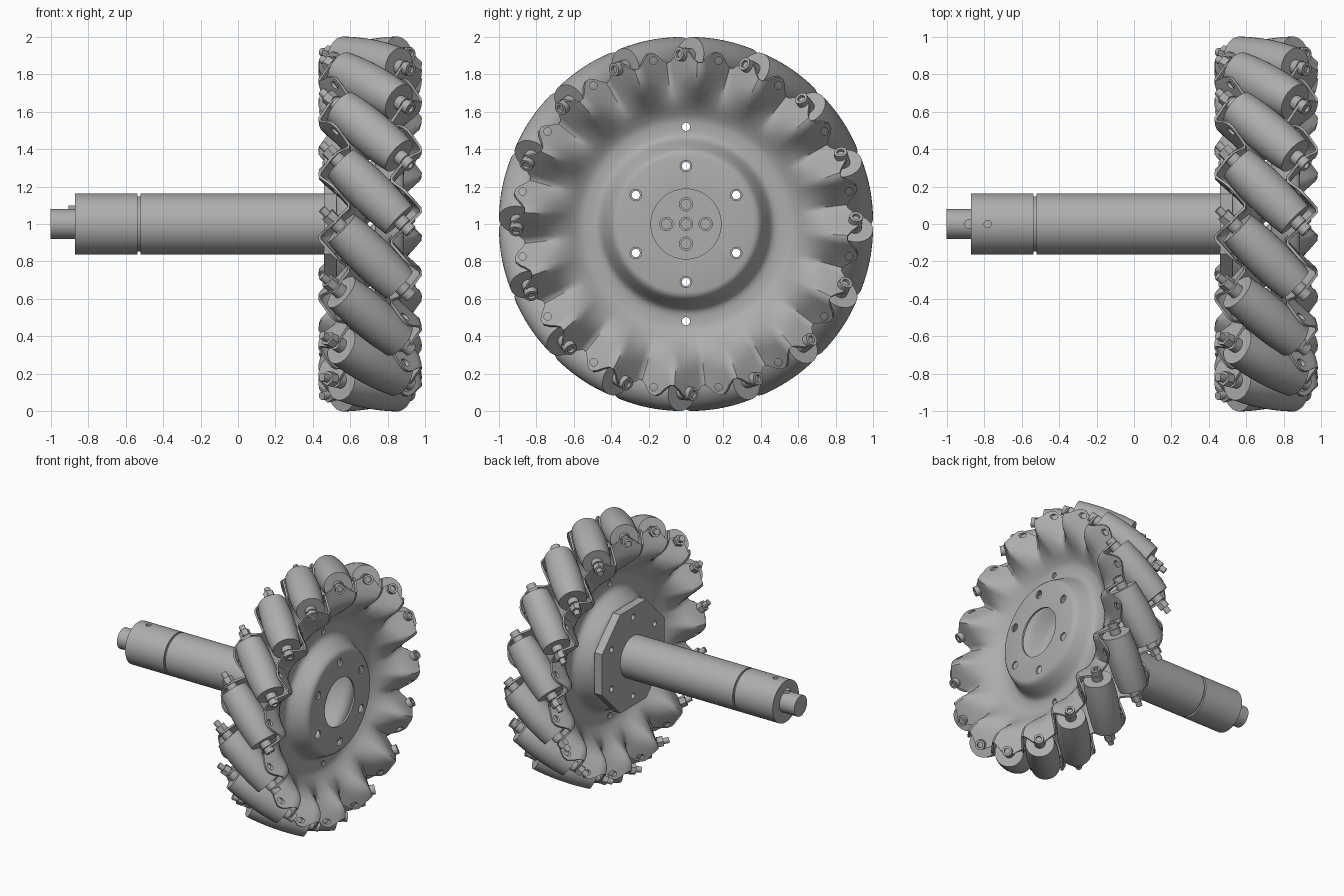
import bpy, bmesh, math
from mathutils import Matrix

default = bpy.data.objects.get("Cube")
if default:
    bpy.data.objects.remove(default)

COUNT = 16                      # rollers round the wheel
STEP = math.tau / COUNT
TILT = math.radians(45)         # roller angle to the axle
MID_X, AXIS_R = 0.705, 0.885    # wheel mid-plane, roller distance from axle
AXLE = Matrix.Translation((0, 0, 1))

metal = bpy.data.materials.new("satin grey metal")
metal.use_nodes = True
GREY = (0.42, 0.42, 0.42, 1)
metal.diffuse_color = GREY
metal.node_tree.nodes["Principled BSDF"].inputs["Base Color"].default_value = GREY


def add(name, bm, matrix=AXLE):
    mesh = bpy.data.meshes.new(name)
    bmesh.ops.recalc_face_normals(bm, faces=bm.faces)
    bm.to_mesh(mesh)
    bm.free()
    mesh.materials.append(metal)
    return place(name, mesh, matrix)


def place(name, mesh, matrix):
    ob = bpy.data.objects.new(name, mesh)
    bpy.context.collection.objects.link(ob)
    ob.matrix_world = matrix
    return ob


def lathe(bm, profile, sides=48, phase=0.0, bend=None, y=0.0, z=0.0):
    """Add (x, radius) points revolved round the line through y, z."""
    rings = []
    for x, r in profile:
        ring = []
        for i in range(sides):
            a = phase + math.tau * i / sides
            px, pr = bend(x, r, a) if bend else (x, r)
            ring.append(bm.verts.new((px, y + pr * math.cos(a), z + pr * math.sin(a))))
        rings.append(ring)
    for a, b in zip(rings, rings[1:]):
        for i in range(sides):
            j = (i + 1) % sides
            bm.faces.new((a[i], a[j], b[j], b[i]))
    bmesh.ops.remove_doubles(bm, verts=sum(rings, []), dist=1e-5)
    return bm


def rod(bm, x0, x1, r, sides=24, phase=0.0, y=0.0, z=0.0):
    """Add a solid rod along x."""
    return lathe(bm, [(x0, 0), (x0, r), (x1, r), (x1, 0)], sides, phase, y=y, z=z)


def bake(ob):
    """Replace the mesh with its modified result."""
    bpy.context.view_layer.update()
    graph = bpy.context.evaluated_depsgraph_get()
    mesh = bpy.data.meshes.new_from_object(ob.evaluated_get(graph))
    ob.modifiers.clear()
    ob.data = mesh


def cut(ob, cutter):
    mod = ob.modifiers.new("holes", "BOOLEAN")
    mod.operation, mod.solver, mod.object = "DIFFERENCE", "EXACT", cutter
    bake(ob)


def ripple(x, r, a):
    """Fold the rim into zigzag tabs that square up to the roller axes."""
    w = min(max((r - 0.62) / 0.2, 0), 1)
    w = w * w * (3 - 2 * w)
    turn = a - math.copysign(0.014, x - MID_X)
    wave = math.asin(-0.985 * math.sin(turn * COUNT)) * 2 / math.pi
    edge = max(r - 0.8, 0) / 0.1
    return x + 0.092 * w * wave, r + 0.035 * edge * math.cos(2 * turn * COUNT)


# Hole cutter shared by the plates and the flange
holes = bmesh.new()
for k in range(6):
    a = math.pi / 2 + k * math.tau / 6
    lathe(holes, [(0.2, 0), (0.2, 0.022), (0.5, 0.022), (0.5, 0.031), (1.2, 0.031), (1.2, 0)],
          24, y=0.31 * math.cos(a), z=0.31 * math.sin(a))
for side in (1, -1):
    rod(holes, 0.2, 1.2, 0.022, z=0.52 * side)
for k in range(COUNT):
    a = (k + 0.5) * STEP
    rod(holes, 0.2, 1.2, 0.02, 12, y=0.89 * math.cos(a), z=0.89 * math.sin(a))
cutter = add("hole_cutter", holes)
cutter.hide_render = True

# Two dished side plates: raised hub, flat ring, flared rim
dish = [(0.175, 0.187), (0.175, 0.365), (0.171, 0.38), (0.16, 0.392), (0.14, 0.405),
        (0.085, 0.432), (0.06, 0.446), (0.044, 0.46), (0.035, 0.478), (0.032, 0.50),
        (0.032, 0.545), (0.037, 0.565), (0.049, 0.59), (0.08, 0.63), (0.118, 0.675),
        (0.15, 0.72), (0.172, 0.76), (0.184, 0.80), (0.19, 0.85), (0.192, 0.90)]
for side, name in ((1, "outer_plate"), (-1, "inner_plate")):
    profile = [(MID_X + side * x, r) for x, r in dish]
    plate = add(name, lathe(bmesh.new(), profile, COUNT * 16, bend=ripple))
    solid = plate.modifiers.new("sheet", "SOLIDIFY")
    solid.thickness, solid.offset = 0.014, 0
    bake(plate)
    cut(plate, cutter)

# Octagonal mounting flange
flange = add("octagon_flange", rod(bmesh.new(), 0.46, 0.525, 0.42, 8, math.pi / 8))
cut(flange, cutter)
bpy.data.objects.remove(cutter)

# Screws in the flange centre
screws = bmesh.new()
for y, z in ((0, 0), (1, 0), (-1, 0), (0, 1), (0, -1)):
    lathe(screws, [(0.52, 0), (0.52, 0.038), (0.54, 0.038), (0.54, 0.026), (0.53, 0.026), (0.53, 0)],
          24, y=y * 0.105, z=z * 0.105)
add("flange_screws", screws)

# Motor body with a ring groove, and its output stub
body = [(-0.87, 0), (-0.87, 0.163), (-0.535, 0.163), (-0.535, 0.148), (-0.52, 0.148),
        (-0.52, 0.163), (0.48, 0.163), (0.48, 0)]
motor = add("motor_body", lathe(bmesh.new(), body, 64))
drill = bmesh.new()
bmesh.ops.create_cone(drill, cap_ends=True, segments=16, radius1=0.02, radius2=0.02, depth=0.1,
                      matrix=Matrix.Translation((-0.78, 0, 0.17)))
drill = add("drill", drill)
cut(motor, drill)
bpy.data.objects.remove(drill)
add("shaft_stub", rod(bmesh.new(), -1.0, -0.86, 0.08, 40))
pin = bmesh.new()
bmesh.ops.create_cone(pin, cap_ends=True, segments=16, radius1=0.025, radius2=0.025, depth=0.1,
                      matrix=Matrix.Translation((-0.88, 0, 0.05)))
add("shaft_pin", pin)

# Barrel roller, with its spacers
HALF = 0.218
barrel = [(-HALF, 0)]
for i in range(13):
    s = HALF * (i / 6 - 1)
    barrel.append((s, 0.117 - 0.014 * (s / HALF) ** 2))
barrel.append((HALF, 0))
roller_bm = lathe(bmesh.new(), barrel, 40)
rod(roller_bm, -0.262, 0.262, 0.04)

# Bolt: socket head outside, hexagon nut and thread end inside
bolt_bm = lathe(bmesh.new(), [(0.265, 0), (0.265, 0.036), (0.307, 0.036), (0.307, 0.02),
                              (0.29, 0.02), (0.29, 0)], 20)
rod(bolt_bm, -0.365, 0.27, 0.022, 16)
rod(bolt_bm, -0.322, -0.276, 0.041, 6)

first = {}
for k in range(COUNT):
    pose = (AXLE @ Matrix.Rotation((k + 0.5) * STEP, 4, "X")
            @ Matrix.Translation((MID_X, AXIS_R, 0)) @ Matrix.Rotation(-TILT, 4, "Y"))
    for name, bm in (("roller", roller_bm), ("roller_bolt", bolt_bm)):
        if k == 0:
            first[name] = add(name, bm, pose).data
        else:
            place(f"{name}_{k + 1}", first[name], pose)

# Smooth the round surfaces, keep hard edges
meshes = set()
for ob in bpy.context.scene.objects:
    fresh = ob.type == "MESH" and ob.data.name not in meshes
    ob.select_set(fresh)
    if fresh:
        meshes.add(ob.data.name)
        bpy.context.view_layer.objects.active = ob
bpy.ops.object.shade_smooth_by_angle(angle=math.radians(40))
